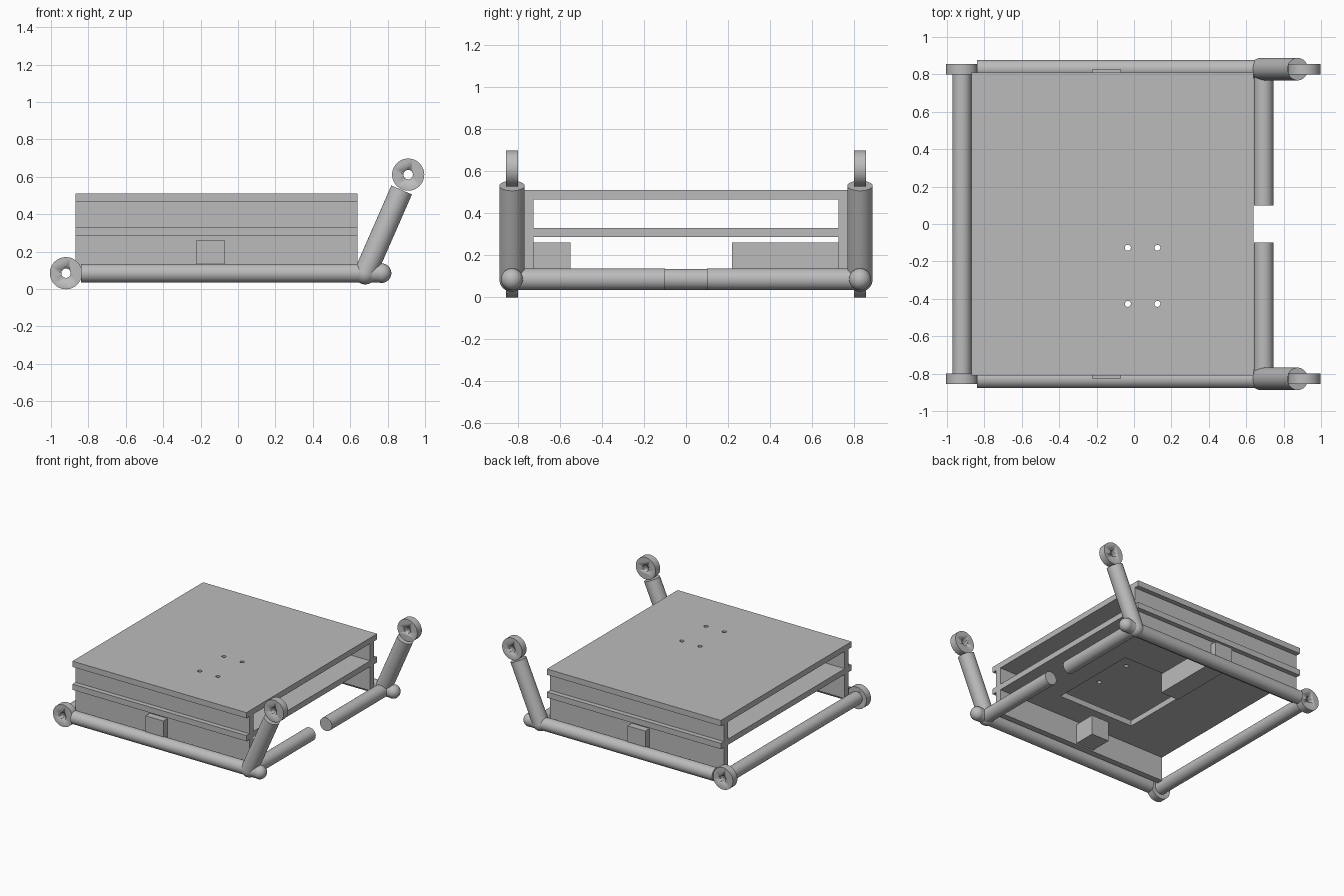
import bpy
import math
from mathutils import Vector

if "Cube" in bpy.data.objects:
    bpy.data.objects.remove(bpy.data.objects["Cube"], do_unlink=True)

grey = bpy.data.materials.new("plain_grey")
grey.use_nodes = True
colour = (0.5, 0.5, 0.5, 1)
grey.diffuse_color = colour
grey.node_tree.nodes["Principled BSDF"].inputs["Base Color"].default_value = colour


def finish(name, smooth=False):
    ob = bpy.context.object
    ob.name = name
    ob.data.materials.append(grey)
    if smooth:
        bpy.ops.object.shade_smooth_by_angle(angle=math.radians(35))
    return ob


def box(name, x, y, z):
    """Box from (min, max) ranges."""
    mid = [sum(r) / 2 for r in (x, y, z)]
    bpy.ops.mesh.primitive_cube_add(size=1, location=mid)
    ob = bpy.context.object
    ob.scale = [r[1] - r[0] for r in (x, y, z)]
    bpy.ops.object.transform_apply(location=False, rotation=False)
    return finish(name)


def tube(name, start, end, radius):
    a, b = Vector(start), Vector(end)
    bpy.ops.mesh.primitive_cylinder_add(
        vertices=48, radius=radius, depth=(b - a).length, location=(a + b) / 2,
        rotation=(b - a).to_track_quat("Z", "Y").to_euler())
    return finish(name, True)


def ball(name, centre, radius):
    bpy.ops.mesh.primitive_uv_sphere_add(
        segments=32, ring_count=16, radius=radius, location=centre)
    return finish(name, True)


def cut(ob, cutter):
    """Subtract the cutter, then discard it."""
    cutter.hide_render = True
    mod = ob.modifiers.new("cut", "BOOLEAN")
    mod.operation = "DIFFERENCE"
    mod.solver = "EXACT"
    mod.object = cutter
    bpy.context.view_layer.objects.active = ob
    bpy.ops.object.modifier_apply(modifier=mod.name)
    bpy.data.objects.remove(cutter, do_unlink=True)


def bore(ob, x, z):
    cut(ob, tube("bore_cutter", (x, -1, z), (x, 1, z), 0.025))


axle_z = 0.085
back_x, cross_x, ball_x = -0.92, 0.693, 0.768
pivot_x, pivot_z = 0.91, 0.612
side_y = 0.828
deck_x = (-0.87, 0.64)

# Top deck with four bolt holes
top_deck = box("top_deck", deck_x, (-0.81, 0.81), (0.465, 0.51))
for x in (-0.033, 0.125):
    for y in (-0.127, -0.427):
        cut(top_deck, tube("bolt_cutter", (x, y, 0.4), (x, y, 0.6), 0.016))

# Middle shelf with a rectangular opening
shelf = box("middle_shelf", deck_x, (-0.81, 0.81), (0.285, 0.33))
cut(shelf, box("opening_cutter", (-0.41, 0.25), (-0.52, 0.2), (0.2, 0.4)))

# Hollow axle tube joining the two lower rings
axle = tube("axle_tube", (back_x, -0.8, axle_z), (back_x, 0.8, axle_z), 0.05)
bore(axle, back_x, axle_z)

for side, s in (("left", 1), ("right", -1)):
    # Side panels, in two tiers
    panel_y = sorted((s * 0.725, s * 0.772))
    box(side + "_lower_panel", deck_x, panel_y, (0.095, 0.285))
    box(side + "_upper_panel", deck_x, panel_y, (0.33, 0.465))

    # Motor block poking out through the panel
    inner = 0.22 if s > 0 else 0.55
    box(side + "_motor_block", (-0.225, -0.07),
        sorted((s * inner, s * 0.825)), (0.105, 0.26))

    # Tubular frame
    y = s * side_y
    tube(side + "_side_rail", (-0.84, y, axle_z), (ball_x, y, axle_z), 0.05)
    ball(side + "_rail_end", (ball_x, y, axle_z), 0.052)
    tube(side + "_cross_tube", (cross_x, s * 0.1, axle_z),
         (cross_x, y, axle_z), 0.052)

    # Tilted arm
    tube(side + "_arm", (0.68, y, axle_z), (0.875, y, 0.53), 0.06)
    ball(side + "_arm_joint", (0.68, y, axle_z), 0.06)

    # Pivot rings
    for part, x, z in (("lower", back_x, axle_z), ("upper", pivot_x, pivot_z)):
        ring = tube(f"{side}_{part}_ring", (x, s * 0.8, z),
                    (x, s * 0.856, z), 0.086)
        bore(ring, x, z)
